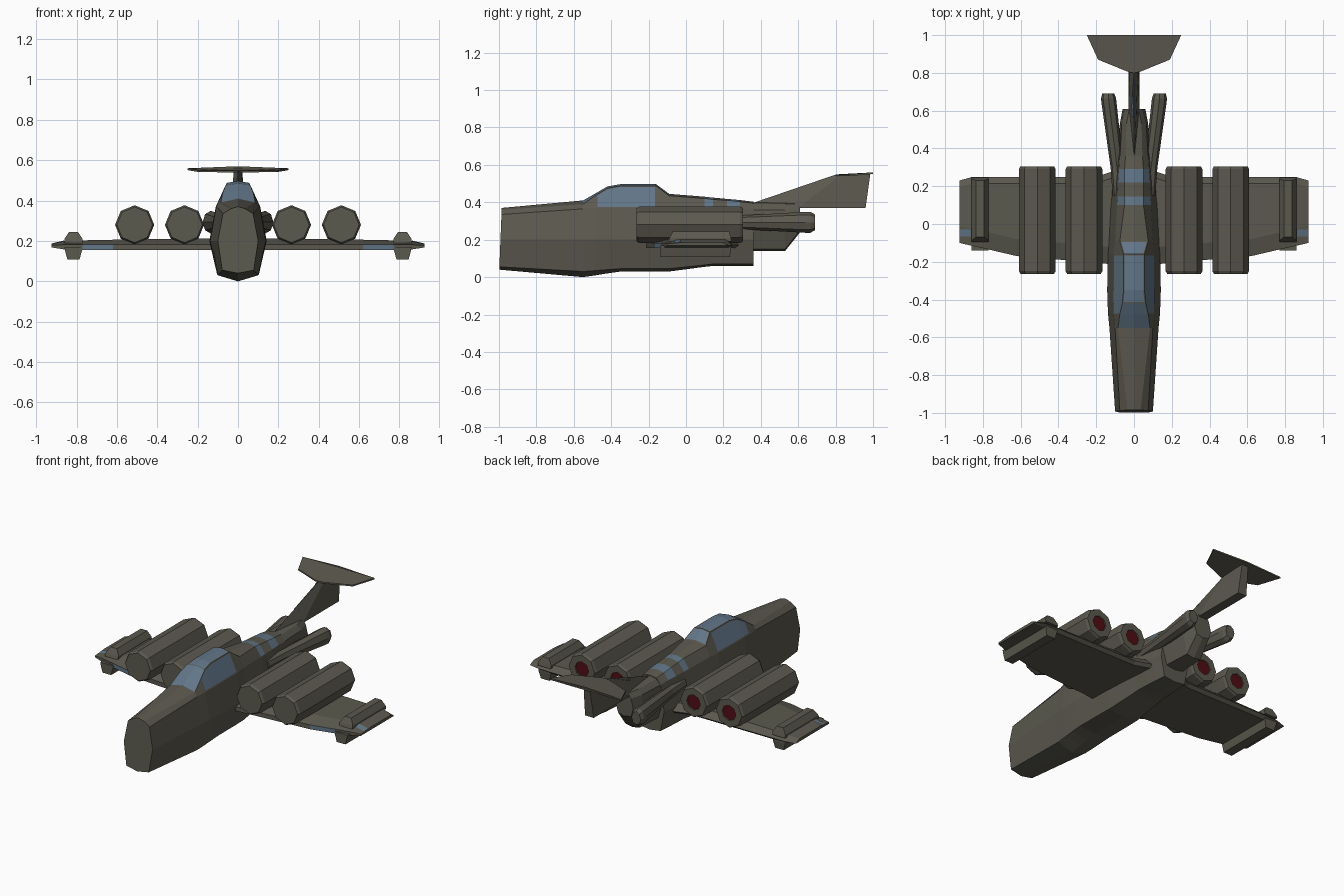
import bpy, bmesh, math
from mathutils import Vector

cube = bpy.data.objects.get("Cube")
if cube:
    bpy.data.objects.remove(cube, do_unlink=True)


def material(name, rgb):
    m = bpy.data.materials.new(name)
    m.use_nodes = True
    m.diffuse_color = (*rgb, 1)
    m.node_tree.nodes["Principled BSDF"].inputs["Base Color"].default_value = (*rgb, 1)
    return m


OLIVE = material("olive grey", (.105, .1, .077))
BLUE = material("window blue", (.12, .18, .245))
RED = material("exhaust red", (.085, .004, .006))


def finish(name, bm, mats):
    bmesh.ops.recalc_face_normals(bm, faces=bm.faces)
    me = bpy.data.meshes.new(name)
    bm.to_mesh(me)
    bm.free()
    for m in mats:
        me.materials.append(m)
    ob = bpy.data.objects.new(name, me)
    bpy.context.collection.objects.link(ob)
    return ob


def loft(rings):
    """Skin closed rings of points; returns bmesh and side faces by [segment][side]."""
    bm = bmesh.new()
    vs = [[bm.verts.new(p) for p in r] for r in rings]
    n = len(vs[0])
    grid = [[bm.faces.new((a[i], a[(i + 1) % n], b[(i + 1) % n], b[i])) for i in range(n)]
            for a, b in zip(vs, vs[1:])]
    bm.faces.new(vs[0])
    end = bm.faces.new(vs[-1])
    return bm, grid, end


def octagon(x, y, z, rx, rz):
    return [(x + rx * math.cos(k * math.pi / 4), y, z + rz * math.sin(k * math.pi / 4))
            for k in range(8)]


def hull_ring(y, top, roof, shoulder, mid, low, bottom, slant=0):
    """Ring mirrored about x = 0, from bottom centre round to top centre."""
    half = [low, mid, shoulder, roof]
    pts = [(0, bottom)] + half + [(0, top)] + [(-x, z) for x, z in reversed(half)]
    return [(x, y + slant * z, z) for x, z in pts]


# Fuselage with canopy and spine
stations = [
    (-1, .37, (.035, .36), (.075, .335), (.1, .2), (.078, .055), .04, .04),
    (-.55, .41, (.085, .39), (.1, .365), (.13, .2), (.1, .03), 0),
    (-.48, .45, (.075, .44), (.108, .37), (.137, .2), (.103, .035), .01),
    (-.42, .485, (.062, .475), (.11, .37), (.14, .2), (.105, .04), .02),
    (-.35, .497, (.055, .488), (.11, .37), (.142, .2), (.106, .045), .03),
    (-.16, .497, (.055, .488), (.108, .37), (.138, .2), (.105, .045), .03),
    (-.09, .445, (.075, .435), (.1, .37), (.135, .2), (.103, .045), .03),
    (.1, .43, (.05, .42), (.09, .365), (.125, .2), (.09, .065), .055),
    (.145, .425, (.05, .415), (.088, .365), (.12, .2), (.088, .07), .06),
    (.22, .418, (.05, .41), (.085, .365), (.115, .2), (.085, .07), .06),
    (.29, .412, (.05, .403), (.08, .365), (.11, .2), (.08, .07), .06),
    (.36, .403, (.045, .395), (.075, .36), (.1, .2), (.075, .07), .06),
]
bm, grid, end = loft([hull_ring(*s) for s in stations])
ROOF, SIDES = (4, 5), (3, 6)
regions = [[grid[1][k] for k in ROOF] + [grid[2][k] for k in ROOF],
           [grid[i][k] for i in (3, 4) for k in ROOF],
           [grid[5][k] for k in ROOF]]
regions += [[grid[i][k] for i in (2, 3, 4)] for k in SIDES]
for region in regions:
    bmesh.ops.inset_region(bm, faces=region, thickness=.006, use_even_offset=True)
    for f in region:
        f.material_index = 1
for i in (7, 9):
    for k in ROOF + SIDES:
        grid[i][k].material_index = 1
finish("fuselage", bm, [OLIVE, BLUE])

# Tail cone behind the fuselage
cone = [(.34, .4, (.045, .39), (.075, .36), (.09, .25), (.06, .15), .14),
        (.53, .4, (.04, .39), (.065, .36), (.075, .26), (.05, .15), .14),
        (.61, .4, (.025, .39), (.045, .36), (.06, .3), (.045, .25), .24)]
bm, _, _ = loft([hull_ring(*s) for s in cone])
finish("tail_cone", bm, [OLIVE])


# Swept fin with a wedge leading edge
def fin_ring(z, front, shoulder, back, t):
    return [(0, front, z), (t, shoulder, z), (t, back, z), (-t, back, z), (-t, shoulder, z)]


bm, grid, _ = loft([fin_ring(.37, .28, .6, .96, .03), fin_ring(.548, .8, .83, .985, .022)])
finish("tail_fin", bm, [OLIVE])

# Blue strip on the fin's leading edge
bm = bmesh.new()
bm.faces.new([bm.verts.new(p) for p in
              [(-.016, .58, .455), (0, .56, .468), (.016, .58, .455), (0, .79, .549)]])
finish("fin_edge_strip", bm, [BLUE])

# Tailplane: thin plate rising to the rear
outline = [(0, .8), (.03, .805), (.19, .87), (.25, 1)]
outline = outline + [(0, 1)] + [(-x, y) for x, y in reversed(outline[1:])]


def plate_z(x, y):
    return .548 + (y - .8) * .1 - abs(x) * .04


bm, _, _ = loft([[(x, y, plate_z(x, y) + dz) for x, y in outline] for dz in (-.007, .002)])
finish("tailplane", bm, [OLIVE])


# Wing section: blunt leading edge, sloped top, bevelled trailing edge
def wing_ring(s, x, front, back, low, edge, top):
    return [(s * x, y, z) for y, z in
            [(front, low), (front, edge), (front + .09, top), (back - .035, top),
             (back, edge - .01), (back - .02, low)]]


for s, side in ((1, "left"), (-1, "right")):
    wing = [(.05, -.22, .3, .155, .182, .215), (.2, -.205, .25, .155, .182, .212),
            (.62, -.17, .25, .155, .182, .206), (.77, -.135, .25, .155, .182, .203),
            (.86, -.115, .248, .158, .182, .2), (.925, -.1, .23, .168, .178, .186)]
    bm, grid, _ = loft([wing_ring(s, *w) for w in wing])
    grid[2][0].material_index = 1
    finish(side + "_wing", bm, [OLIVE, BLUE])

    # Blue wingtip marking
    bm = bmesh.new()
    bm.faces.new([bm.verts.new((s * x, y, z)) for x, y, z in
                  [(.862, -.065, .196), (.922, -.065, .183),
                   (.922, -.03, .188), (.862, -.03, .202)]])
    finish(side + "_wingtip_marking", bm, [BLUE])

    # Wingtip rails above and below the wing
    for part, levels in (("upper", [(.19, .045, -.095, .245), (.21, .045, -.088, .24),
                                    (.245, .022, -.07, .23)]),
                         ("lower", [(.17, .045, -.14, .24), (.152, .042, -.14, .24),
                                    (.108, .03, -.14, .235)])):
        bm, _, _ = loft([[(s * .815 + dx * w, y, z) for dx, y in
                          ((-1, a), (1, a), (1, b), (-1, b))] for z, w, a, b in levels])
        finish(f"{side}_{part}_tip_rail", bm, [OLIVE])

    # Paired engines with red exhausts
    for x, place in ((.265, "inner"), (.512, "outer")):
        profile = [(-.265, .088), (-.25, .097), (.29, .097), (.305, .09), (.305, .048), (.298, .047)]
        bm, _, end = loft([octagon(s * x, y, .28, r, r) for y, r in profile])
        end.material_index = 1
        finish(f"{side}_{place}_engine", bm, [OLIVE, RED])

    # Small rear boosters splayed outward
    tube = [(.08, .15, .033, .035), (.09, .3, .034, .037), (.132, .64, .04, .056),
            (.135, .665, .04, .056), (.136, .69, .032, .042)]
    bm, _, _ = loft([octagon(s * x, y, .293, rx, rz) for x, y, rx, rz in tube])
    finish(side + "_booster", bm, [OLIVE])
